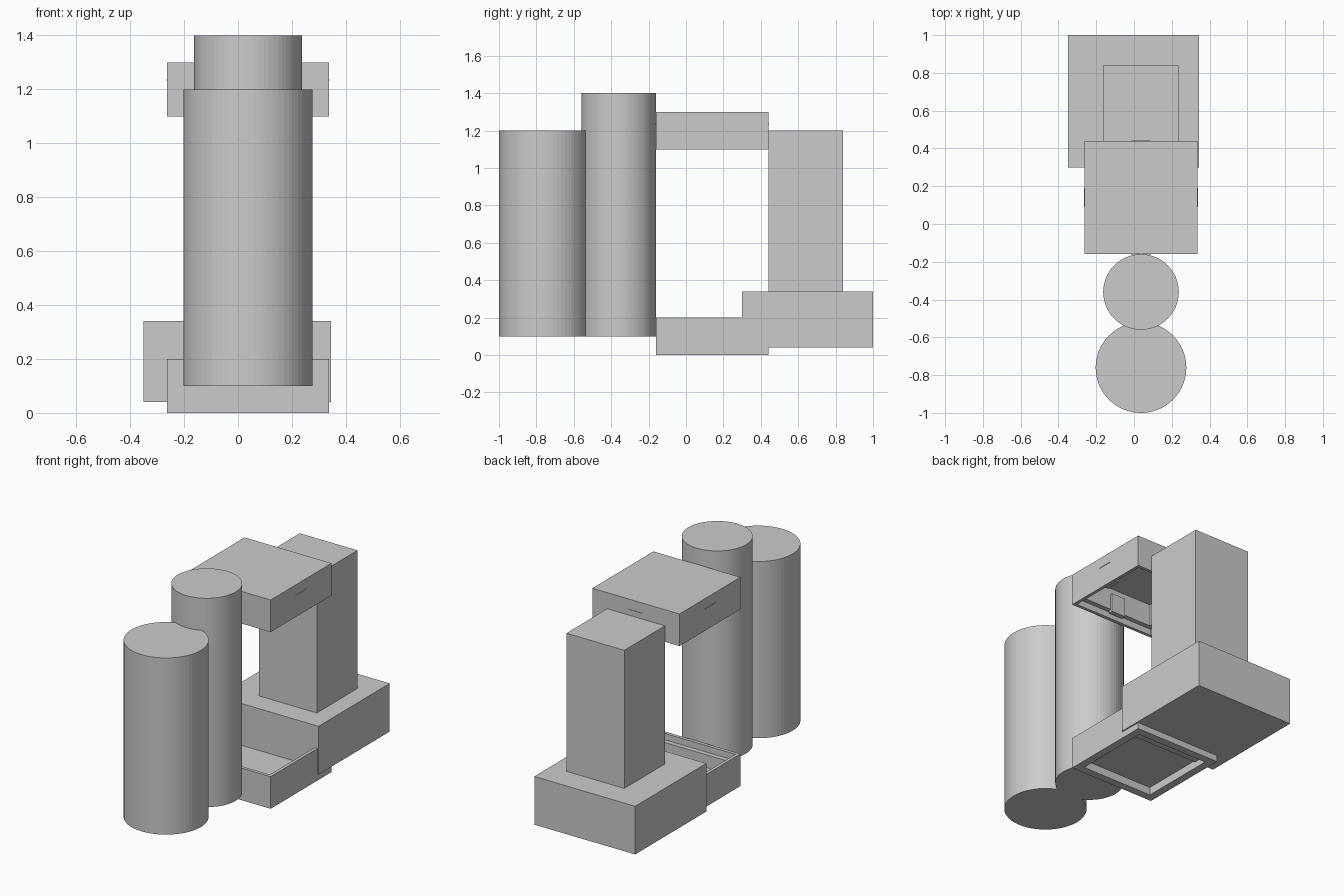
import bpy, bmesh, math
from mathutils import Matrix, Vector

if "Cube" in bpy.data.objects:
    bpy.data.objects.remove(bpy.data.objects["Cube"])

grey = bpy.data.materials.new("plain_grey")
grey.diffuse_color = (0.6, 0.6, 0.6, 1)
grey.use_nodes = True
grey.node_tree.nodes["Principled BSDF"].inputs["Base Color"].default_value = grey.diffuse_color


def finish(name, bm):
    bmesh.ops.recalc_face_normals(bm, faces=bm.faces[:])
    me = bpy.data.meshes.new(name)
    bm.to_mesh(me)
    bm.free()
    me.materials.append(grey)
    ob = bpy.data.objects.new(name, me)
    bpy.context.collection.objects.link(ob)
    return ob


def add_box(bm, lo, hi, turn=Matrix()):
    lo, hi = Vector(lo), Vector(hi)
    m = turn @ Matrix.Translation((lo + hi) / 2) @ Matrix.Diagonal((*(hi - lo), 1))
    bmesh.ops.create_cube(bm, size=1, matrix=m)


def box(name, lo, hi):
    bm = bmesh.new()
    add_box(bm, lo, hi)
    return finish(name, bm)


def cylinder(name, x, y, r, z0, z1):
    bm = bmesh.new()
    bmesh.ops.create_cone(bm, cap_ends=True, segments=64, radius1=r, radius2=r,
                          depth=z1 - z0, matrix=Matrix.Translation((x, y, (z0 + z1) / 2)))
    return finish(name, bm)


def square_shell(name, cx, cy, half, rings):
    """Square rings given as (inset, z), joined in order and capped at both ends."""
    bm = bmesh.new()
    loops = []
    for inset, z in rings:
        h = half - inset
        loops.append([bm.verts.new((cx + sx * h, cy + sy * h, z))
                      for sx, sy in ((-1, -1), (1, -1), (1, 1), (-1, 1))])
    for a, b in zip(loops, loops[1:]):
        for i in range(4):
            j = (i + 1) % 4
            bm.faces.new((a[i], a[j], b[j], b[i]))
    bm.faces.new(loops[0])
    bm.faces.new(loops[-1])
    return finish(name, bm)


# Two upright cylinders at the front
cylinder("front_cylinder", 0.037, -0.76, 0.24, 0.1, 1.2)
cylinder("rear_cylinder", 0.037, -0.36, 0.2, 0.1, 1.4)

# Rear base block and tower
box("base_block", (-0.35, 0.3, 0.04), (0.345, 1.0, 0.34))
box("tower_block", (-0.163, 0.44, 0.34), (0.235, 0.84, 1.2))

# Hollow lid and tray with stepped rims
CX, CY, HALF = 0.037, 0.14, 0.3
square_shell("lid", CX, CY, HALF,
             [(0, 1.3), (0, 1.1), (0.02, 1.1), (0.02, 1.14), (0.05, 1.14), (0.05, 1.28)])
square_shell("tray", CX, CY, HALF,
             [(0.05, 0.05), (0.05, 0), (0, 0), (0, 0.2), (0.02, 0.2),
              (0.02, 0.16), (0.05, 0.16), (0.05, 0.08)])

# Snap clips inside each lid wall, with a thin tab showing outside
bm = bmesh.new()
for k in range(4):
    turn = Matrix.Translation((CX, CY, 0)) @ Matrix.Rotation(k * math.pi / 2, 4, 'Z')
    add_box(bm, (0.235, -0.05, 1.12), (0.25, 0.05, 1.24), turn)
    add_box(bm, (0.25, -0.05, 1.12), (0.265, 0.05, 1.135), turn)
    add_box(bm, (0.24, -0.05, 1.233), (0.303, 0.05, 1.237), turn)
finish("lid_clips", bm)
